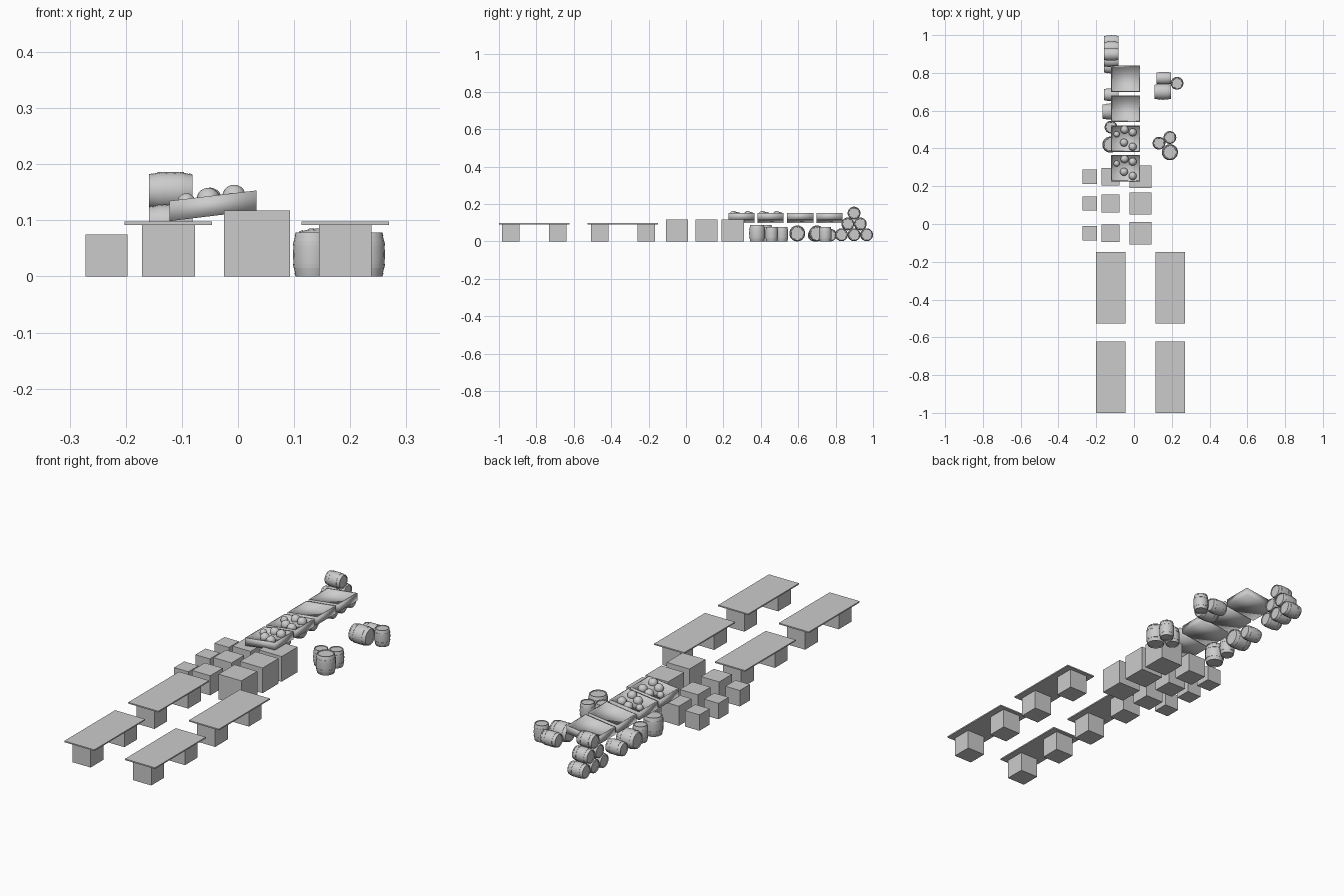
import bpy, bmesh, math
from mathutils import Matrix

if "Cube" in bpy.data.objects:
    bpy.data.objects.remove(bpy.data.objects["Cube"])


def finish(name, bm, smooth=None):
    bmesh.ops.recalc_face_normals(bm, faces=bm.faces[:])
    me = bpy.data.meshes.new(name)
    bm.to_mesh(me)
    bm.free()
    ob = bpy.data.objects.new(name, me)
    bpy.context.collection.objects.link(ob)
    if smooth is not None:
        bpy.ops.object.select_all(action='DESELECT')
        ob.select_set(True)
        bpy.context.view_layer.objects.active = ob
        bpy.ops.object.shade_smooth_by_angle(angle=math.radians(smooth))
    return ob


def box(name, x, y, z, sx, sy, sz):
    """Box centred on x, y and standing on z."""
    bm = bmesh.new()
    bmesh.ops.create_cube(bm, size=1, matrix=Matrix.Translation((x, y, z + sz / 2))
                          @ Matrix.Diagonal((sx, sy, sz, 1)))
    return finish(name, bm)


def barrel(name, x, y, z, r, length, lying=False):
    """Lathed barrel with raised hoops and recessed lids."""
    h = length / 2
    half = [(1.0, 0.0), (0.975, 0.42), (1.0, 0.42), (0.975, 0.62), (0.95, 0.62),
            (0.89, 0.84), (0.92, 0.84), (0.87, 1.0), (0.78, 1.0), (0.76, 0.93)]
    prof = [(a * r, -b * h) for a, b in reversed(half[1:])] + [(a * r, b * h) for a, b in half]
    seg = 18
    bm = bmesh.new()
    rings = [[bm.verts.new((a * math.cos(2 * math.pi * i / seg),
                            a * math.sin(2 * math.pi * i / seg), b))
              for i in range(seg)] for a, b in prof]
    for p, q in zip(rings, rings[1:]):
        for i in range(seg):
            j = (i + 1) % seg
            bm.faces.new((p[i], p[j], q[j], q[i]))
    bm.faces.new(rings[0])
    bm.faces.new(rings[-1])
    m = Matrix.Translation((x, y, z))
    if lying:
        m = m @ Matrix.Rotation(math.pi / 2, 4, 'Y')
    bmesh.ops.transform(bm, matrix=m, verts=bm.verts[:])
    return finish(name, bm, 35)


# tables: thin top on two block legs
for tx in (-0.124, 0.191):
    for ty in (-0.811, -0.337):
        box("table_top", tx, ty, 0.092, 0.156, 0.377, 0.006)
        for s in (-1, 1):
            box("table_leg", tx, ty + s * 0.125, 0, 0.094, 0.094, 0.092)

# rows of wooden boxes in three sizes
for y in (-0.049, 0.109, 0.25):
    box("small_box", -0.234, y, 0, 0.075, 0.075, 0.075)
    box("medium_box", -0.124, y, 0, 0.094, 0.094, 0.092)
    box("large_box", 0.034, y, 0, 0.118, 0.118, 0.118)

# sloping trays with a recessed floor
TX, SLOPE = -0.0445, 0.12
tray_ys = (0.296, 0.451, 0.611, 0.768)
for y in tray_ys:
    bm = bmesh.new()
    bmesh.ops.create_cube(bm, size=1, matrix=Matrix.Diagonal((0.155, 0.14, 0.036, 1)))
    top = max(bm.faces, key=lambda f: f.calc_center_median().z)
    bmesh.ops.inset_region(bm, faces=[top], thickness=0.007)
    bmesh.ops.inset_region(bm, faces=[top], thickness=0.002, depth=-0.012)
    for v in bm.verts:
        v.co.z += SLOPE * v.co.x
    bmesh.ops.translate(bm, vec=(TX, y, 0.126), verts=bm.verts[:])
    finish("tray", bm, 180)

# round produce in the two front trays
spots = [(-0.092, 0.024), (-0.05, 0.048), (-0.007, 0.034), (-0.053, -0.02), (-0.007, -0.042)]
for y in tray_ys[:2]:
    for i, (x, dy) in enumerate(spots):
        bm = bmesh.new()
        r = 0.016 if i == 0 else 0.021
        z = 0.138 + SLOPE * (x - TX)
        bmesh.ops.create_uvsphere(bm, u_segments=16, v_segments=10, radius=r,
                                  matrix=Matrix.Translation((x, y + dy, z)))
        finish("produce", bm, 60)

# pyramid of lying barrels
for row in range(3):
    for i in range(3 - row):
        barrel("stacked_barrel", -0.12, 0.8985 + (i - (2 - row) / 2) * 0.067,
               0.036 + row * 0.058, 0.0345, 0.078, True)

# loose barrels: large and small, upright and lying
BIG, SMALL = (0.043, 0.088), (0.034, 0.078)
for x, y, (r, l) in [(0.19, 0.38, BIG), (0.132, 0.428, SMALL), (0.19, 0.458, SMALL),
                     (-0.125, 0.42, BIG), (-0.122, 0.513, SMALL), (0.228, 0.745, SMALL)]:
    barrel("upright_barrel", x, y, l / 2, r, l)
for x, y, (r, l) in [(0.153, 0.70, BIG), (0.158, 0.772, SMALL),
                     (-0.122, 0.595, BIG), (-0.12, 0.685, SMALL)]:
    barrel("lying_barrel", x, y, r, r, l, True)
